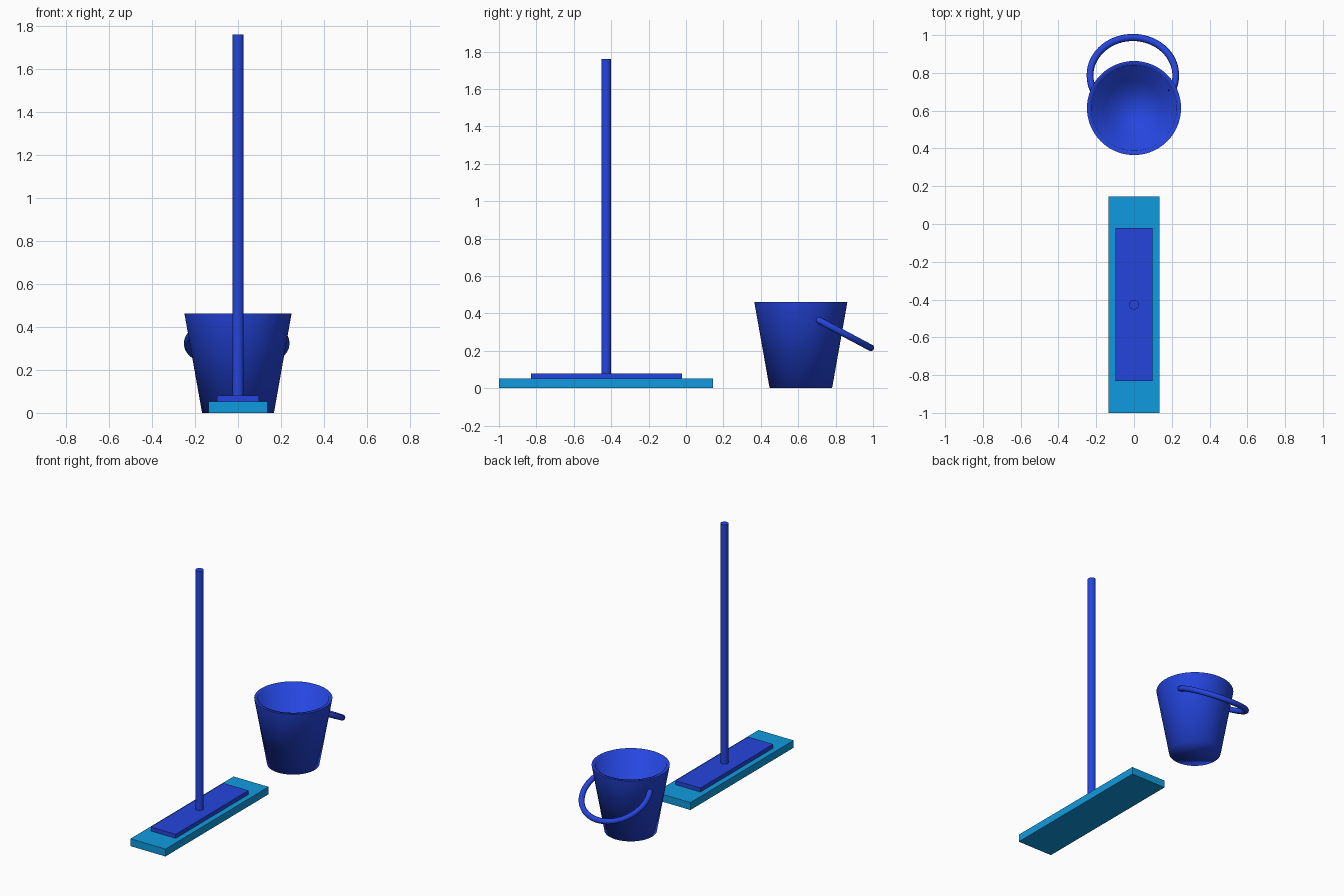
import bpy, bmesh, math
from mathutils import Vector

if "Cube" in bpy.data.objects:
    bpy.data.objects.remove(bpy.data.objects["Cube"])


def material(name, rgb):
    m = bpy.data.materials.new(name)
    m.diffuse_color = (*rgb, 1)
    m.use_nodes = True
    m.node_tree.nodes["Principled BSDF"].inputs["Base Color"].default_value = m.diffuse_color
    return m


blue = material("deep blue", (0.018, 0.06, 0.73))
teal = material("teal blue", (0.005, 0.33, 0.74))


def finish(name, bm, mat, smooth=None):
    bmesh.ops.recalc_face_normals(bm, faces=bm.faces)
    me = bpy.data.meshes.new(name)
    bm.to_mesh(me)
    bm.free()
    me.materials.append(mat)
    ob = bpy.data.objects.new(name, me)
    bpy.context.collection.objects.link(ob)
    if smooth:
        bpy.ops.object.select_all(action='DESELECT')
        ob.select_set(True)
        bpy.context.view_layer.objects.active = ob
        bpy.ops.object.shade_smooth_by_angle(angle=math.radians(smooth))
    return ob


def box(name, lo, hi, mat):
    bm = bmesh.new()
    bmesh.ops.create_cube(bm, size=1)
    for v in bm.verts:
        v.co = [(a + b) / 2 + c * (b - a) for a, b, c in zip(lo, hi, v.co)]
    return finish(name, bm, mat)


def skin(name, rings, mat, smooth):
    """Bridge a list of point rings and cap both ends."""
    bm = bmesh.new()
    loops = [[bm.verts.new(p) for p in ring] for ring in rings]
    n = len(loops[0])
    for a, b in zip(loops, loops[1:]):
        for i in range(n):
            j = (i + 1) % n
            bm.faces.new((a[i], a[j], b[j], b[i]))
    bm.faces.new(loops[0])
    bm.faces.new(loops[-1])
    return finish(name, bm, mat, smooth)


def lathe(name, centre, profile, mat, sides, smooth):
    rings = [[(centre[0] + r * math.cos(2 * math.pi * i / sides),
               centre[1] + r * math.sin(2 * math.pi * i / sides), z)
              for i in range(sides)] for r, z in profile]
    return skin(name, rings, mat, smooth)


# Mop head: cleaning pad, backing plate and pole
box("mop_pad", (-0.136, -1.0, 0), (0.136, 0.145, 0.052), teal)
box("mop_plate", (-0.097, -0.83, 0.05), (0.097, -0.022, 0.08), blue)
lathe("mop_pole", (0, -0.427), [(0.026, 0.075), (0.026, 1.76)], blue, 32, 40)

# Tapered hollow bucket, with softly shaded floor
lathe("bucket", (0, 0.614),
      [(0.167, 0), (0.249, 0.462), (0.226, 0.462), (0.15, 0.03)], blue, 64, 85)

# Bucket handle: arc of a ring hanging down behind the bucket
centre = Vector((-0.006, 0.787, 0.323))
tilt = math.radians(28)
out = Vector((0, math.cos(tilt), -math.sin(tilt)))
up = Vector((0, math.sin(tilt), math.cos(tilt)))
rings = []
for k in range(49):
    t = math.radians(-25 + 230 * k / 48)
    radial = Vector((math.cos(t), 0, 0)) + out * math.sin(t)
    base = centre + radial * 0.227
    ring = []
    for i in range(8):
        a = math.radians(22.5 + 45 * i)
        ring.append(base + radial * 0.019 * math.cos(a) + up * 0.019 * math.sin(a))
    rings.append(ring)
skin("bucket_handle", rings, blue, 60)
